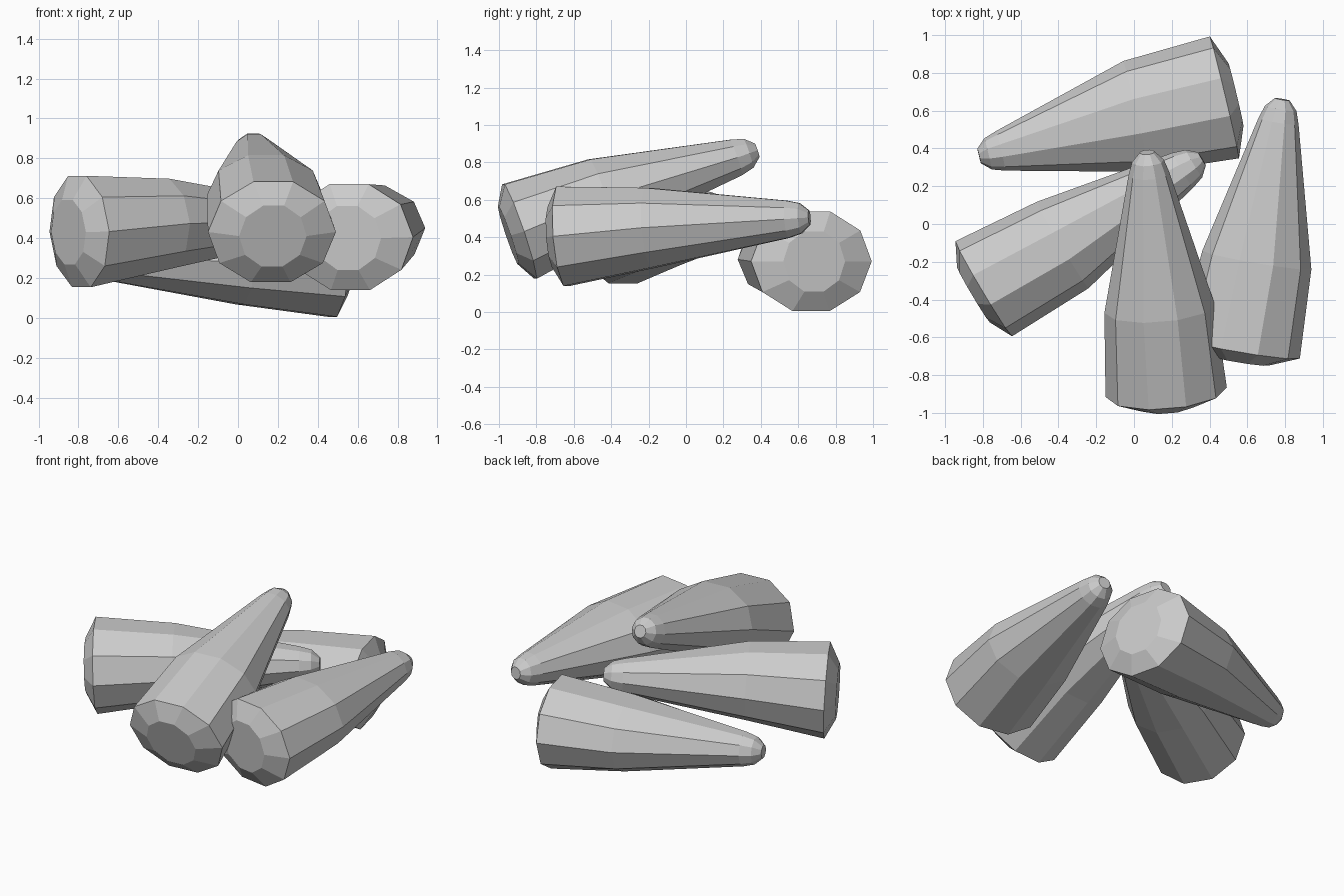
import bpy, bmesh, math
from mathutils import Vector

if "Cube" in bpy.data.objects:
    bpy.data.objects.remove(bpy.data.objects["Cube"])

SIDES = 10
# Profile along the root: distance fraction, half width, half height
PROFILE = [
    (0.000, 0.170, 0.170),   # flat crown cap
    (0.045, 0.322, 0.280),   # shoulder
    (0.385, 0.293, 0.225),   # body
    (0.915, 0.108, 0.105),   # near the tip
    (0.965, 0.085, 0.085),
    (1.000, 0.040, 0.040),   # blunt tip
]


def carrot(name, crown, tip, wide=1.0, tall=1.0, bulge=(0, 0)):
    """Faceted tapering root from crown to tip; bulge shifts the body ring."""
    crown, tip = Vector(crown), Vector(tip)
    axis = (tip - crown).normalized()
    side = axis.cross(Vector((0, 0, 1))).normalized()
    up = side.cross(axis)
    bm = bmesh.new()
    rings = []
    for i, (t, rw, rh) in enumerate(PROFILE):
        c = crown.lerp(tip, t)
        if i == 2:
            c = c + side * bulge[0] + up * bulge[1]
        if i in (1, 2):
            rw, rh = rw * wide, rh * tall
        ring = []
        for k in range(SIDES):
            a = 2 * math.pi * k / SIDES
            ring.append(bm.verts.new(c + side * (rw * math.cos(a)) + up * (rh * math.sin(a))))
        rings.append(ring)
    for lo, hi in zip(rings, rings[1:]):
        for k in range(SIDES):
            n = (k + 1) % SIDES
            bm.faces.new((lo[k], lo[n], hi[n], hi[k]))
    bm.faces.new(rings[0])
    bm.faces.new(rings[-1])
    bmesh.ops.recalc_face_normals(bm, faces=bm.faces)
    mesh = bpy.data.meshes.new(name)
    bm.to_mesh(mesh)
    bm.free()
    obj = bpy.data.objects.new(name, mesh)
    bpy.context.collection.objects.link(obj)
    return obj


# Pile of four carrots
carrot("carrot_top", (0.175, -0.95, 0.41), (0.07, 0.38, 0.865), bulge=(0, 0.03))
carrot("carrot_left", (-0.85, -0.375, 0.43), (0.36, 0.345, 0.49),
       wide=0.91, tall=1.05, bulge=(0.015, 0.02))
carrot("carrot_right", (0.55, -0.72, 0.40), (0.785, 0.66, 0.505), bulge=(0.01, 0.01))
carrot("carrot_back", (0.54, 0.685, 0.27), (-0.82, 0.36, 0.30),
       wide=1.03, bulge=(0.01, 0.0))
